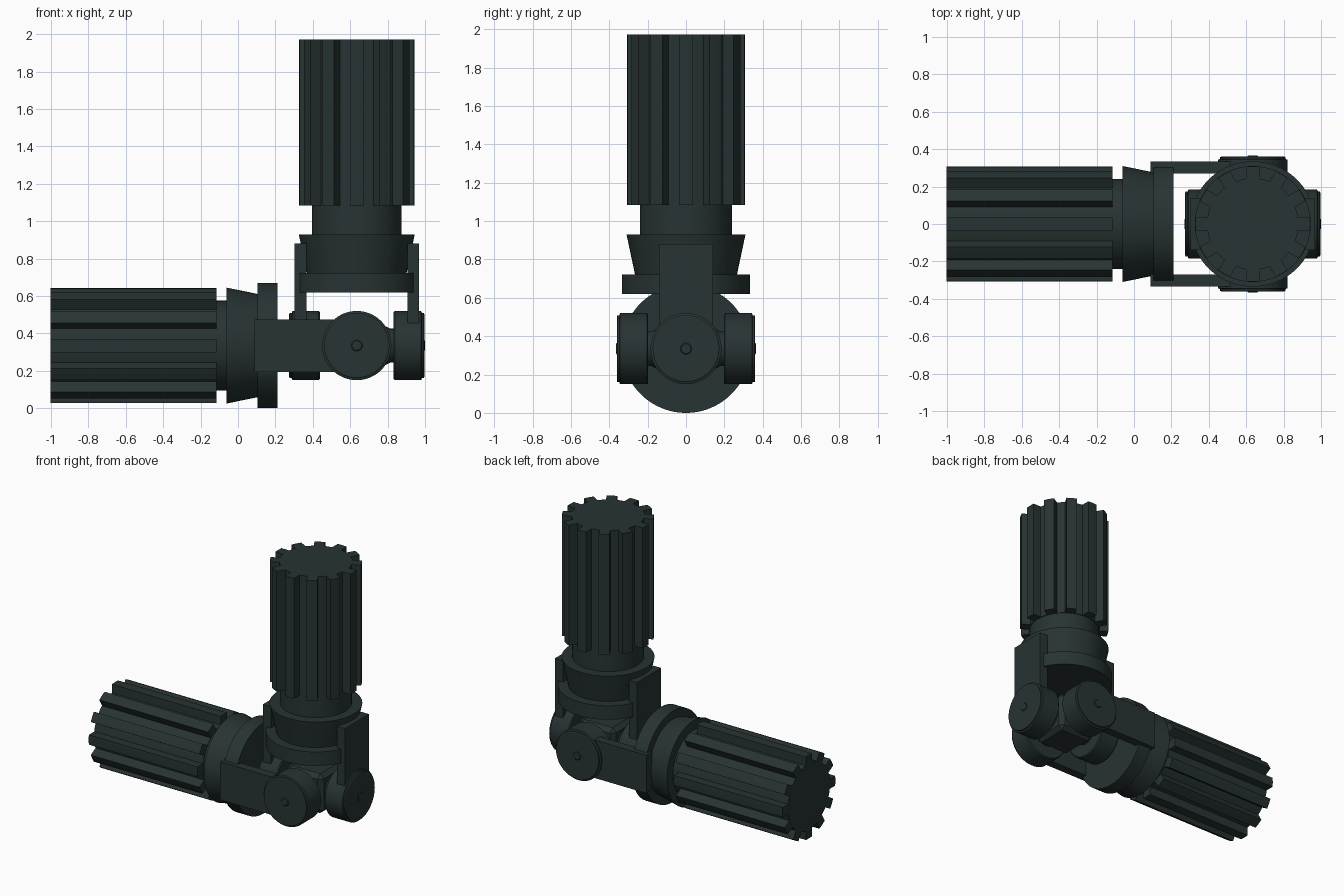
import bpy, bmesh, math
from mathutils import Matrix, Vector

if "Cube" in bpy.data.objects:
    bpy.data.objects.remove(bpy.data.objects["Cube"])

mat = bpy.data.materials.new("dark green grey steel")
mat.diffuse_color = (0.021, 0.033, 0.033, 1)
mat.use_nodes = True
mat.node_tree.nodes["Principled BSDF"].inputs["Base Color"].default_value = mat.diffuse_color
C = Vector((0.635, 0, 0.335))  # joint centre

# local frames: z runs out along the shaft, x towards the yoke arms
UP = Matrix.Translation(C)
SIDE = Matrix.Translation(C) @ Matrix(((0, 0, -1, 0), (1, 0, 0, 0), (0, -1, 0, 0), (0, 0, 0, 1)))
X_AXIS = Matrix.Rotation(math.pi / 2, 4, 'Y')


def finish(name, bm, m):
    bmesh.ops.transform(bm, matrix=m, verts=bm.verts)
    bmesh.ops.recalc_face_normals(bm, faces=bm.faces)
    me = bpy.data.meshes.new(name)
    bm.to_mesh(me)
    bm.free()
    me.materials.append(mat)
    ob = bpy.data.objects.new(name, me)
    bpy.context.collection.objects.link(ob)
    bpy.ops.object.select_all(action='DESELECT')
    ob.select_set(True)
    bpy.context.view_layer.objects.active = ob
    bpy.ops.object.shade_smooth_by_angle(angle=math.radians(25))
    return ob


def lathe(name, prof, m, n=64):
    """Closed solid of revolution about z from (radius, height) pairs."""
    bm = bmesh.new()
    rings = [[bm.verts.new((r * math.cos(2 * math.pi * i / n), r * math.sin(2 * math.pi * i / n), h))
              for i in range(n)] for r, h in prof]
    for a, b in zip(rings, rings[1:]):
        for i in range(n):
            j = (i + 1) % n
            bm.faces.new((a[i], a[j], b[j], b[i]))
    bm.faces.new(rings[0])
    bm.faces.new(rings[-1])
    return finish(name, bm, m)


def prism(name, pts, z0, z1, m):
    bm = bmesh.new()
    lo = [bm.verts.new((x, y, z0)) for x, y in pts]
    hi = [bm.verts.new((x, y, z1)) for x, y in pts]
    for i in range(len(pts)):
        j = (i + 1) % len(pts)
        bm.faces.new((lo[i], lo[j], hi[j], hi[i]))
    bm.faces.new(lo)
    bm.faces.new(hi)
    return finish(name, bm, m)


def spline_points(teeth=12, ro=0.308, ri=0.245, half=0.036):
    pts = []
    for k in range(teeth):
        a = 2 * math.pi * k / teeth
        for r, s in ((ri, -1), (ro, -1), (ro, 0), (ro, 1), (ri, 1)):
            t = a + s * math.asin(half / r)
            pts.append((r * math.cos(t), r * math.sin(t)))
        t = a + math.pi / teeth
        pts.append((ri * math.cos(t), ri * math.sin(t)))
    return pts


def flange_points(r=0.335, flat=0.305, n=96):
    return [(max(-flat, min(flat, r * math.cos(2 * math.pi * i / n))), r * math.sin(2 * math.pi * i / n))
            for i in range(n)]


def half_shaft(label, m, flange, cone_top, cone_r):
    # splined shaft, neck, tapered collar and flange with flats for the arms
    prism(label + "_splined_shaft", spline_points(), 0.75, 1.637, m)
    lathe(label + "_neck", [(0.24, cone_top - 0.02), (0.24, 0.76)], m)
    lathe(label + "_tapered_collar", [(cone_r, flange[1] - 0.005), (0.31, cone_top)], m)
    prism(label + "_flange", flange_points(), flange[0], flange[1], m)
    for s, side in ((1, "a"), (-1, "b")):
        # yoke arm and bearing cap
        prism(label + "_yoke_arm_" + side,
              [(s * 0.27, -0.14), (s * 0.334, -0.14), (s * 0.334, 0.14), (s * 0.27, 0.14)], 0.122, 0.546, m)
        face = m @ Matrix.Rotation(0 if s > 0 else math.pi, 4, 'Z') @ X_AXIS
        lathe(label + "_bearing_cap_" + side,
              [(0.178, 0.197), (0.185, 0.204), (0.185, 0.344), (0.174, 0.348),
               (0.174, 0.358), (0.168, 0.361), (0.03, 0.361), (0.025, 0.365)], face)
        # tapered trunnion of the cross
        lathe(label + "_trunnion_" + side, [(0.13, 0.1), (0.09, 0.18), (0.09, 0.21)], face, 32)


half_shaft("upright", UP, (0.285, 0.387), 0.595, 0.265)
half_shaft("level", SIDE, (0.425, 0.53), 0.697, 0.275)

# centre block of the cross
bm = bmesh.new()
bmesh.ops.create_cube(bm, size=0.29)
bmesh.ops.bevel(bm, geom=bm.edges[:], offset=0.03, segments=1, affect='EDGES')
finish("cross_centre", bm, UP)
